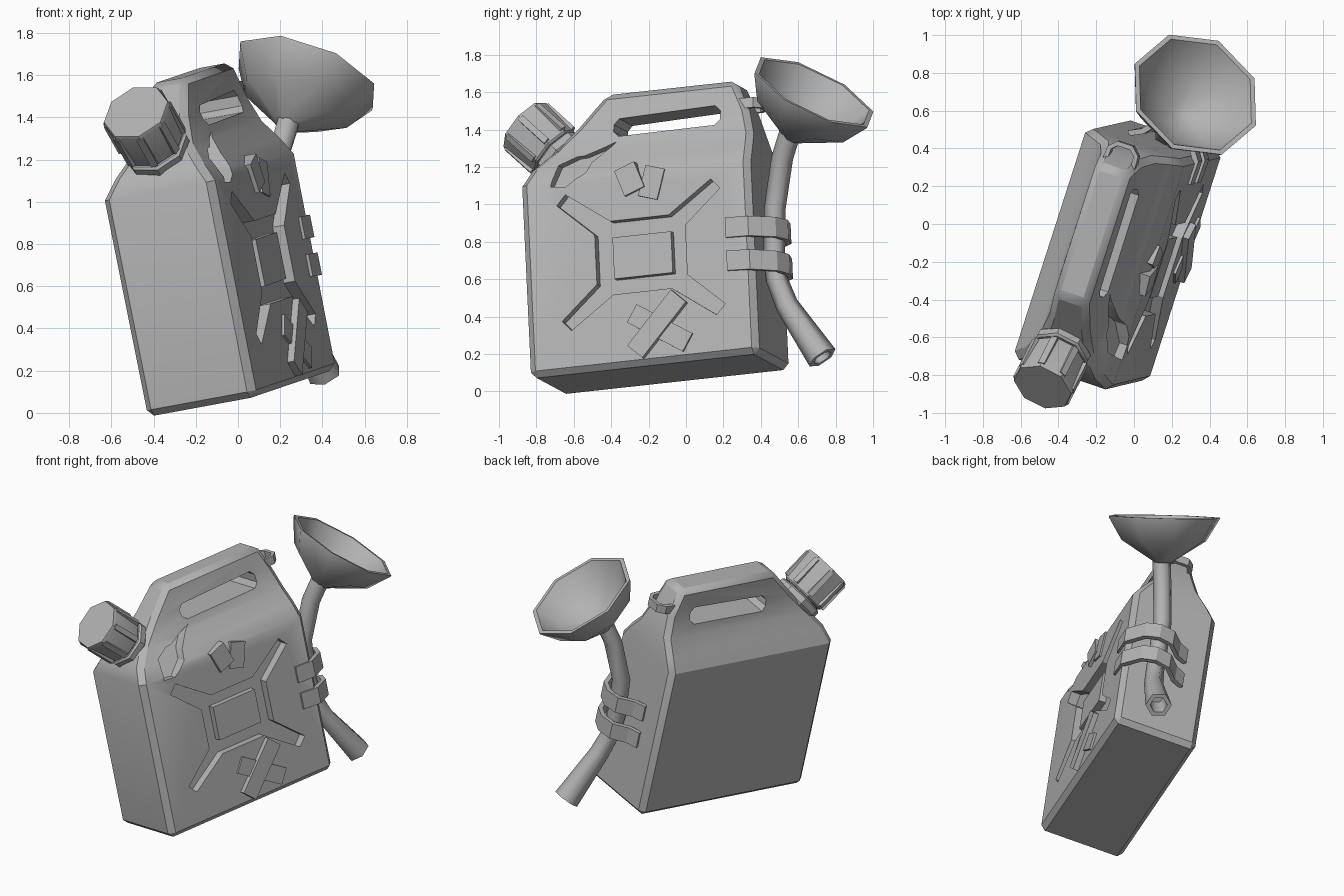
import bpy, bmesh, math
from mathutils import Matrix, Vector

if "Cube" in bpy.data.objects:
    bpy.data.objects.remove(bpy.data.objects["Cube"])

# Tilted frame of the can: x = width, y = length, z = up
W, L, U = Vector((.933, -.319, .172)), Vector((.305, .947, .104)), Vector((-.196, -.044, .98))
M = Matrix.Translation((.03, -.15, .11)) @ Matrix((W, L, U)).transposed().to_4x4()

grey = bpy.data.materials.new("grey")
grey.diffuse_color = (.45, .45, .45, 1)
grey.use_nodes = True
grey.node_tree.nodes["Principled BSDF"].inputs["Base Color"].default_value = grey.diffuse_color


def make(name, bm, matrix=M, angle=32):
    bmesh.ops.recalc_face_normals(bm, faces=bm.faces)
    me = bpy.data.meshes.new(name)
    bm.to_mesh(me)
    bm.free()
    ob = bpy.data.objects.new(name, me)
    bpy.context.collection.objects.link(ob)
    me.materials.append(grey)
    ob.matrix_world = matrix
    activate(ob)
    bpy.ops.object.shade_smooth_by_angle(angle=math.radians(angle))
    return ob


def activate(ob):
    bpy.ops.object.select_all(action='DESELECT')
    ob.select_set(True)
    bpy.context.view_layer.objects.active = ob


def loft(rings):
    bm = bmesh.new()
    vs = [[bm.verts.new(p) for p in r] for r in rings]
    n = len(vs[0])
    for a, b in zip(vs, vs[1:]):
        for i in range(n):
            j = (i + 1) % n
            bm.faces.new((a[i], a[j], b[j], b[i]))
    bm.faces.new(vs[0])
    bm.faces.new(vs[-1])
    return bm


def slab(points, x0, x1):
    """Prism of a length/height outline between two widths."""
    return loft([[(x, a, b) for a, b in points] for x in (x0, x1)])


def patch(name, c, size, rot, x0, x1):
    r = math.radians(rot)
    pts = []
    for sx, sy in ((-1, -1), (1, -1), (1, 1), (-1, 1)):
        a, b = sx * size[0] / 2, sy * size[1] / 2
        pts.append((c[0] + a * math.cos(r) - b * math.sin(r), c[1] + a * math.sin(r) + b * math.cos(r)))
    return make(name, slab(pts, x0, x1))


def cut(target, bm):
    tool = make("cutter", bm)
    tool.hide_render = True
    activate(target)
    mod = target.modifiers.new("cut", 'BOOLEAN')
    mod.object, mod.operation, mod.solver = tool, 'DIFFERENCE', 'EXACT'
    bpy.ops.object.modifier_apply(modifier=mod.name)
    bpy.data.objects.remove(tool)


def turned(name, origin, axis, profile, sides, spin=0, angle=32):
    """Stack of polygon rings (radius, distance along axis)."""
    rings = [[(r * math.cos(spin + 2 * math.pi * i / sides), r * math.sin(spin + 2 * math.pi * i / sides), h)
              for i in range(sides)] for r, h in profile]
    mat = Matrix.Translation(origin) @ Vector(axis).to_track_quat('Z', 'Y').to_matrix().to_4x4()
    return make(name, loft(rings), mat, angle), mat


def band(name, path, z, height, thick, drop=0):
    """Flat strap following a width/length path, sinking by drop along the way."""
    pts = [Vector(p) for p in path]
    rings = []
    for i, p in enumerate(pts):
        t = (pts[min(i + 1, len(pts) - 1)] - pts[max(i - 1, 0)]).normalized()
        n = Vector((t.y, -t.x)) * thick / 2
        a, b = p + n, p - n
        c = z - drop * i / (len(pts) - 1)
        rings.append([(a.x, a.y, c - height / 2), (a.x, a.y, c + height / 2),
                      (b.x, b.y, c + height / 2), (b.x, b.y, c - height / 2)])
    return make(name, loft(rings), angle=20)


# Can body: height, front, back, left, right
sections = [(-.015, -.64, .65, -.295, .26), (1.03, -.64, .65, -.295, .265), (1.12, -.595, .645, -.235, .21),
            (1.21, -.50, .635, -.165, .145), (1.34, -.365, .605, -.125, .105), (1.515, -.195, .535, -.105, .085)]
body = make("can_body", loft([[(w0, a, z), (w1, a, z), (w1, b, z), (w0, b, z)] for z, a, b, w0, w1 in sections]))
bev = body.modifiers.new("bevel", 'BEVEL')
bev.width, bev.segments, bev.limit_method, bev.angle_limit = .032, 1, 'ANGLE', math.radians(42)
bpy.ops.object.modifier_apply(modifier="bevel")

# Handle slot with clipped corners
c = .03
cut(body, slab([(-.15 + c, 1.27), (.45 - c, 1.275), (.45, 1.275 + c), (.45, 1.385 - c), (.45 - c, 1.385),
                (-.15 + c, 1.37), (-.15, 1.37 - c), (-.15, 1.27 + c)], -.4, .4))

# Recessed cross on the side, with a raised centre panel
quarter = [(.255, .135), (.46, .315), (.41, .37), (.165, .20)]
cross = []
for sx, sy in ((1, 1), (-1, 1), (-1, -1), (1, -1)):
    q = quarter if sx * sy > 0 else quarter[::-1]
    cross += [(.02 + sx * a, .585 + sy * b) for a, b in q]
cut(body, slab(cross, .205, .4))
patch("centre_panel", (.025, .585), (.33, .225), 0, .19, .25)

# Punched dent following the shoulder slope, with a split running up from it
dent = [(-.469, 1.007), (-.44, 1.13), (-.344, 1.173), (-.30, 1.175), (-.13, 1.24), (-.25, 1.13),
        (-.277, 1.068), (-.384, .998)]
cut(body, loft([[(.20 - .667 * (b - 1.03), a, b) for a, b in dent], [(.4, a, b) for a, b in dent]]))
activate(body)
bpy.ops.object.shade_smooth_by_angle(angle=math.radians(32))

# Taped patches
patch("long_patch", (.10, .195), (.38, .11), 47, .24, .295)
patch("cross_patch", (.11, .175), (.36, .11), -32, .24, .275)
patch("upper_patch_a", (-.02, 1.0), (.12, .15), 20, .2, .285)
patch("upper_patch_b", (.10, .97), (.11, .17), -17, .2, .275)

# Neck, collar and ribbed cap on the front slope
axis = (M.to_3x3() @ Vector((0, -.70, .715))).normalized()
base = M @ Vector((-.025, -.495, 1.215))
turned("neck", base, axis, [(.13, -.08), (.13, .08)], 8)
turned("neck_collar", base, axis, [(.15, -.02), (.162, -.005), (.162, .035), (.15, .045)], 8, math.pi / 8)
cap, cap_mat = turned("cap", base, axis, [(.145, .05), (.155, .06), (.168, .27), (.162, .288)], 8, math.pi / 8, 25)
for i in range(8):
    bm = bmesh.new()
    bmesh.ops.create_cube(bm, size=1, matrix=Matrix.Rotation(math.pi / 8 + i * math.pi / 4, 4, 'Z')
                          @ Matrix.Translation((.155, 0, .17)) @ Matrix.Diagonal((.03, .035, .2, 1)))
    make("cap_rib", bm, cap_mat)

# Straps around the hose and the small loop behind the handle
for z, drop in ((.68, .025), (.50, .04)):
    band("hose_strap", [(.262, .505), (.265, .63), (.18, .75), (.10, .785), (.01, .77), (-.06, .69), (-.13, .655)],
         z, .108, .03, drop)
band("handle_loop", [(.075, .54), (.07, .625), (.035, .66), (-.045, .66), (-.08, .625), (-.085, .54)],
     1.385, .055, .025)

# Bent hose with an open, flared lower end
path = [Vector(p) for p in ((.24, .555, 1.38), (.20, .515, 1.25), (.165, .475, .98), (.205, .472, .72),
                            (.235, .485, .60), (.29, .54, .46), (.41, .73, .18))]
radii = [.058, .058, .058, .058, .058, .062, .083]


def hose_ring(p, t, r):
    side = Vector((1, 0, 0)).cross(t).normalized()
    up = t.cross(side)
    return [p + r * (math.cos(k * math.pi / 3) * side + math.sin(k * math.pi / 3) * up) for k in range(6)]


rings = []
for i, p in enumerate(path):
    t = (path[min(i + 1, len(path) - 1)] - path[max(i - 1, 0)]).normalized()
    rings.append(hose_ring(p, t, radii[i]))
rings.append(hose_ring(path[-1], t, .055))
rings.append(hose_ring(path[-1] - t * .15, t, .045))
make("hose", loft(rings), Matrix(), 62)

# Octagonal funnel: outer wall, rim, inner wall
turned("funnel", (.325, .685, 1.6), (.32, .42, .85),
       [(.055, -.29), (.075, -.275), (.275, -.15), (.36, -.01), (.362, 0), (.335, 0), (.25, -.13), (.05, -.25)],
       8, math.radians(12), 46)
